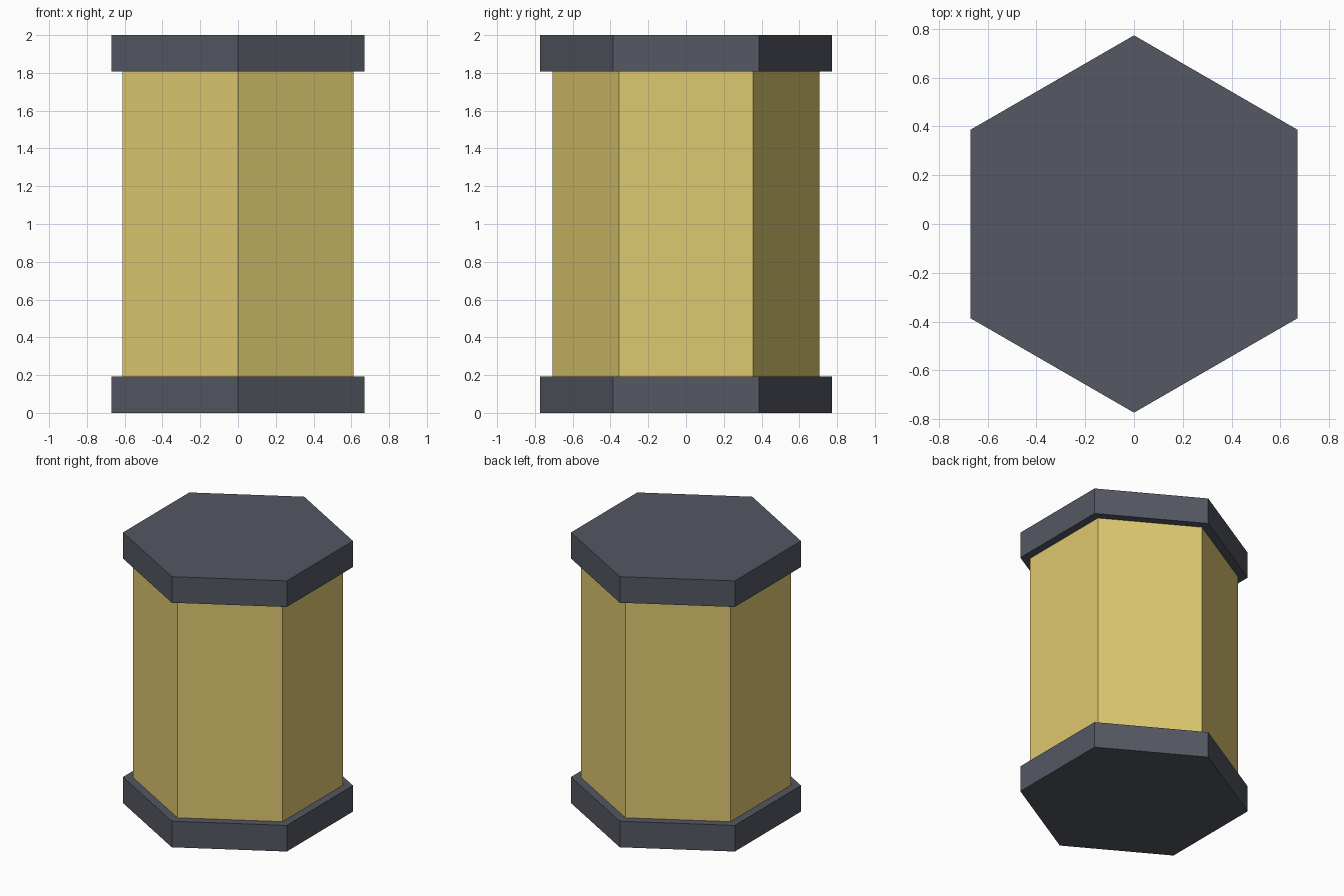
import bpy

if "Cube" in bpy.data.objects:
    bpy.data.objects.remove(bpy.data.objects["Cube"])

HEIGHT = 2.0
CAP_H = 0.193
CAP_R = 0.773
BODY_R = 0.707


def material(name, color):
    mat = bpy.data.materials.new(name)
    mat.diffuse_color = (*color, 1.0)
    mat.use_nodes = True
    mat.node_tree.nodes["Principled BSDF"].inputs["Base Color"].default_value = mat.diffuse_color
    return mat


def hex_prism(name, radius, z0, z1, mat):
    # Six-sided prism with corners on the y axis
    bpy.ops.mesh.primitive_cylinder_add(
        vertices=6, radius=radius, depth=z1 - z0, location=(0, 0, (z0 + z1) / 2))
    obj = bpy.context.object
    obj.name = name
    obj.data.materials.append(mat)
    return obj


dark = material("dark_metal", (0.09, 0.097, 0.125))
yellow = material("yellow_body", (0.73, 0.58, 0.16))

# Wider end caps and the inset body between them
hex_prism("bottom_cap", CAP_R, 0, CAP_H, dark)
hex_prism("body", BODY_R, CAP_H, HEIGHT - CAP_H, yellow)
hex_prism("top_cap", CAP_R, HEIGHT - CAP_H, HEIGHT, dark)
